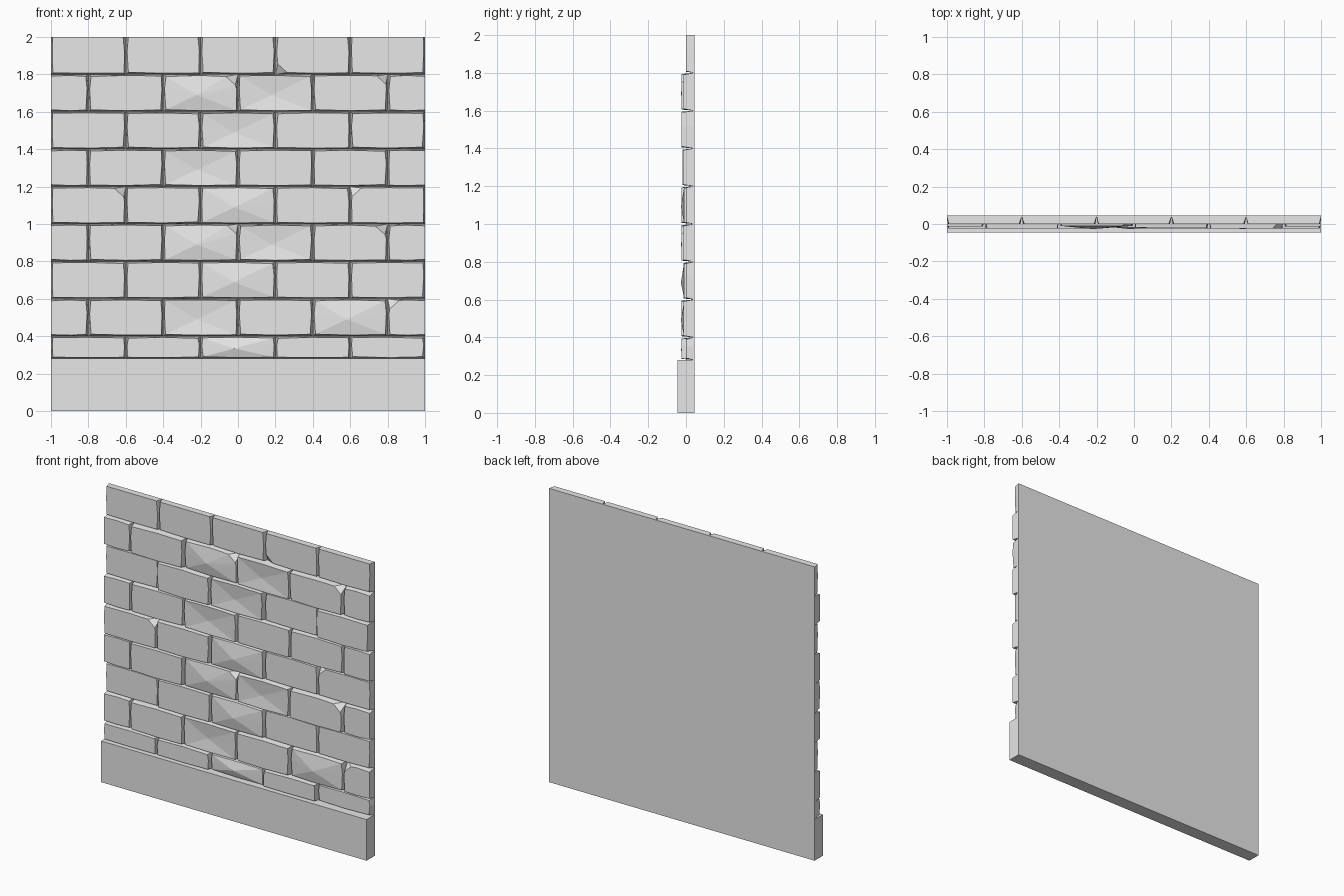
import bpy, bmesh, random
from mathutils import Vector

random.seed(4)
if "Cube" in bpy.data.objects:
    bpy.data.objects.remove(bpy.data.objects["Cube"])

stone = bpy.data.materials.new("grey stone")
stone.use_nodes = True
stone.diffuse_color = (0.8, 0.8, 0.8, 1)
stone.node_tree.nodes["Principled BSDF"].inputs["Base Color"].default_value = (0.8, 0.8, 0.8, 1)

BACK, JOINT, PLINTH = 0.045, 0.04, 0.28


def finish(bm, name):
    bmesh.ops.recalc_face_normals(bm, faces=bm.faces)
    mesh = bpy.data.meshes.new(name)
    bm.to_mesh(mesh)
    bm.free()
    mesh.materials.append(stone)
    obj = bpy.data.objects.new(name, mesh)
    bpy.context.collection.objects.link(obj)


def box(name, y0, z0, z1):
    bm = bmesh.new()
    bmesh.ops.create_cube(bm, size=1)
    for v in bm.verts:
        v.co = (v.co.x * 2, BACK if v.co.y > 0 else y0, z1 if v.co.z > 0 else z0)
    finish(bm, name)


def brick(bm, x0, x1, z0, z1, depth, cut, relief, flush_ends):
    """Tapered block whose worn front outline is narrower than its back."""
    cx, cz = (x0 + x1) / 2, (z0 + z1) / 2
    w, h = (x1 - x0) / 2, (z1 - z0) / 2
    ring = [("bl", -1, -1), ("", 0, -1), ("br", 1, -1), ("", 1, 0.2),
            ("tr", 1, 1), ("", 0, 1), ("tl", -1, 1), ("", -1, 0.2)]
    front, back = [], []
    for corner, sx, sz in ring:
        edge = Vector((cx + sx * w, JOINT, cz + sz * h))
        at_end = abs(edge.x) > 0.99
        worn = random.uniform(0.002, 0.008) if corner else 0
        ix = 0 if at_end and flush_ends else 0.007 + worn
        iz = 0 if edge.z > 1.99 else 0.006 + worn * 0.7
        p = Vector((edge.x - sx * ix, depth, edge.z - (sz * iz if abs(sz) == 1 else 0)))
        root = bm.verts.new(edge)
        if corner and corner == cut:
            # Broken corner: two front points share one root point
            a = p - Vector((0, 0, sz * 0.045))
            b = p - Vector((sx * 0.05, 0, 0))
            pair = [a, b] if sx * sz > 0 else [b, a]
            front += [bm.verts.new(q) for q in pair]
            back += [root, root]
        else:
            front.append(bm.verts.new(p))
            back.append(root)
    n = len(front)
    for i in range(n):
        j = (i + 1) % n
        bm.faces.new(dict.fromkeys((front[i], front[j], back[j], back[i])))
    bm.faces.new(dict.fromkeys(back))
    if relief:
        # Chipped face: facets meet at a raised or sunken point
        peak = bm.verts.new((cx - w * 0.1, depth + relief, cz - h * 0.1))
        for i in range(n):
            bm.faces.new((front[i], front[(i + 1) % n], peak))
    else:
        bm.faces.new(front)


# Face levels: r recessed, m middle, p proud, o chipped outward, i chipped inward
LEVELS = {"r": (0, 0), "m": (-0.013, 0), "p": (-0.023, 0),
          "o": (-0.01, -0.017), "i": (-0.018, 0.012)}
# Each course, bottom to top: levels and broken corners by brick index
COURSES = [("pporr".replace("rr", "pr"), {}),
           ("mpipom", {5: "tl"}),
           ("rmorr", {}),
           ("mpoipm", {2: "tr", 4: "tr"}),
           ("pporr", {0: "tr", 4: "tl"}),
           ("mmimmm", {}),
           ("rpirp", {}),
           ("mpoipm", {2: "tr", 4: "tr"}),
           ("rrrrr", {3: "bl"})]

box("backing_wall", 0.037, PLINTH - 0.01, 2)
box("base_plinth", -BACK, 0, PLINTH)

for row, (levels, cuts) in enumerate(COURSES):
    bm = bmesh.new()
    z0 = max(PLINTH, 0.2 + 0.2 * row)
    z1 = 0.4 + 0.2 * row
    offset = row % 2
    start = -1.2 if offset else -1.0
    for k, level in enumerate(levels):
        x0 = max(-1, start + 0.4 * k)
        x1 = min(1, start + 0.4 * (k + 1))
        depth, relief = LEVELS[level]
        brick(bm, x0, x1, z0, z1, depth, cuts.get(k), relief, bool(offset))
    finish(bm, f"brick_course_{row + 1}")
